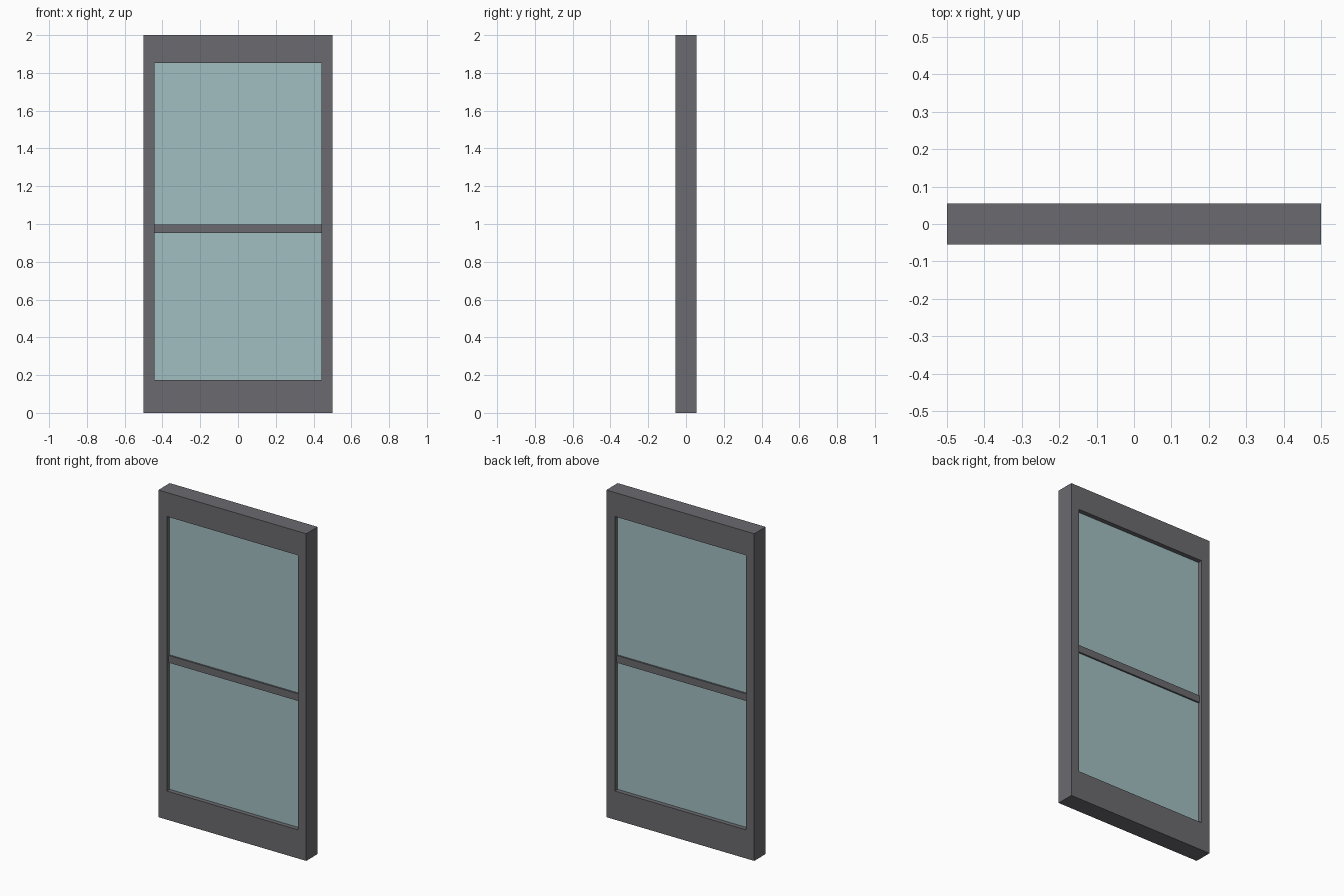
import bpy

cube = bpy.data.objects.get("Cube")
if cube:
    bpy.data.objects.remove(cube, do_unlink=True)


def material(name, rgb):
    m = bpy.data.materials.new(name)
    m.use_nodes = True
    m.diffuse_color = (*rgb, 1)
    m.node_tree.nodes["Principled BSDF"].inputs["Base Color"].default_value = (*rgb, 1)
    return m


def box(name, x, depth, z, mat):
    """Box spanning x and z ranges, centred on y = 0."""
    bpy.ops.mesh.primitive_cube_add(size=1, location=(sum(x) / 2, 0, sum(z) / 2))
    ob = bpy.context.object
    ob.name = name
    ob.scale = (x[1] - x[0], depth, z[1] - z[0])
    bpy.ops.object.transform_apply(location=False, rotation=False, scale=True)
    ob.data.materials.append(mat)
    return ob


grey = material("dark_grey_metal", (0.147, 0.147, 0.162))
glass = material("pale_teal_glass", (0.36, 0.52, 0.54))

HALF, OPEN = 0.5, 0.443
BOTTOM, TOP, HEIGHT = 0.175, 1.853, 2.0
BAR_LOW, BAR_HIGH = 0.953, 0.997
FRAME_DEPTH, BAR_DEPTH, GLASS_DEPTH = 0.11, 0.075, 0.055

# Door frame, with the opening cut cleanly through one solid slab
frame = box("door_frame", (-HALF, HALF), FRAME_DEPTH, (0, HEIGHT), grey)
cutter = box("opening_cutter", (-OPEN, OPEN), 1, (BOTTOM, TOP), grey)
cut = frame.modifiers.new("opening", "BOOLEAN")
cut.operation = "DIFFERENCE"
cut.solver = "EXACT"
cut.object = cutter
bpy.context.view_layer.objects.active = frame
bpy.ops.object.modifier_apply(modifier=cut.name)
bpy.data.objects.remove(cutter, do_unlink=True)

# Middle bar and the two recessed panes
box("middle_bar", (-OPEN, OPEN), BAR_DEPTH, (BAR_LOW, BAR_HIGH), grey)
box("lower_pane", (-OPEN, OPEN), GLASS_DEPTH, (BOTTOM, BAR_LOW), glass)
box("upper_pane", (-OPEN, OPEN), GLASS_DEPTH, (BAR_HIGH, TOP), glass)
